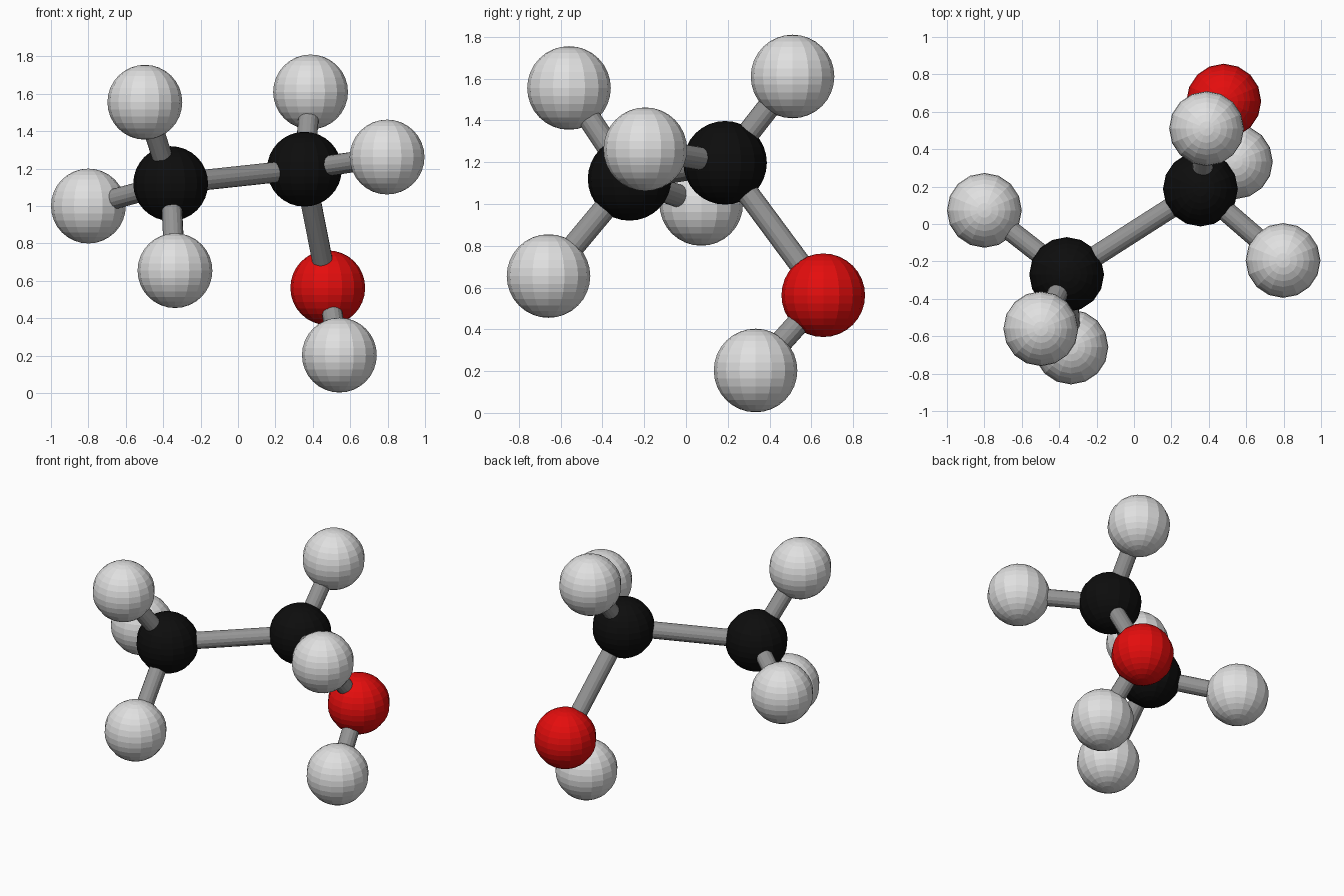
import bpy
from mathutils import Vector

if "Cube" in bpy.data.objects:
    bpy.data.objects.remove(bpy.data.objects["Cube"])

ATOM_RADIUS = 0.2
BOND_RADIUS = 0.055


def material(name, rgb):
    m = bpy.data.materials.new(name)
    m.diffuse_color = (*rgb, 1)
    m.use_nodes = True
    m.node_tree.nodes["Principled BSDF"].inputs["Base Color"].default_value = m.diffuse_color
    return m


white = material("light_grey", (0.75, 0.75, 0.75))
black = material("black", (0.004, 0.004, 0.004))
red = material("red", (0.78, 0.004, 0.004))
grey = material("mid_grey", (0.3, 0.3, 0.3))

# Atom centres and colours
atoms = {
    "carbon_left": ((-0.36, -0.27, 1.12), black),
    "carbon_right": ((0.355, 0.187, 1.197), black),
    "oxygen": ((0.48, 0.657, 0.563), red),
    "hydrogen_left_top": ((-0.498, -0.56, 1.555), white),
    "hydrogen_left_side": ((-0.80, 0.073, 1.0), white),
    "hydrogen_left_low": ((-0.337, -0.658, 0.655), white),
    "hydrogen_right_top": ((0.388, 0.51, 1.61), white),
    "hydrogen_right_side": ((0.797, -0.195, 1.262), white),
    "hydrogen_oxygen": ((0.542, 0.333, 0.203), white),
}

# Pairs of atoms joined by a rod
bonds = [("carbon_left", "carbon_right"), ("carbon_right", "oxygen"),
         ("oxygen", "hydrogen_oxygen")]
bonds += [("carbon_" + n.split("_")[1], n) for n in atoms
          if n.startswith(("hydrogen_left", "hydrogen_right"))]

# Flat-faced balls
for name, (pos, mat) in atoms.items():
    bpy.ops.mesh.primitive_uv_sphere_add(segments=16, ring_count=16,
                                         radius=ATOM_RADIUS, location=pos)
    ob = bpy.context.object
    ob.name = name
    ob.data.materials.append(mat)

# Rods between ball centres
for a, b in bonds:
    p, q = Vector(atoms[a][0]), Vector(atoms[b][0])
    bpy.ops.mesh.primitive_cylinder_add(vertices=16, radius=BOND_RADIUS,
                                        depth=(q - p).length, location=(p + q) / 2)
    ob = bpy.context.object
    ob.rotation_euler = (q - p).to_track_quat('Z', 'Y').to_euler()
    ob.name = f"bond_{a}_to_{b}"
    ob.data.materials.append(grey)
